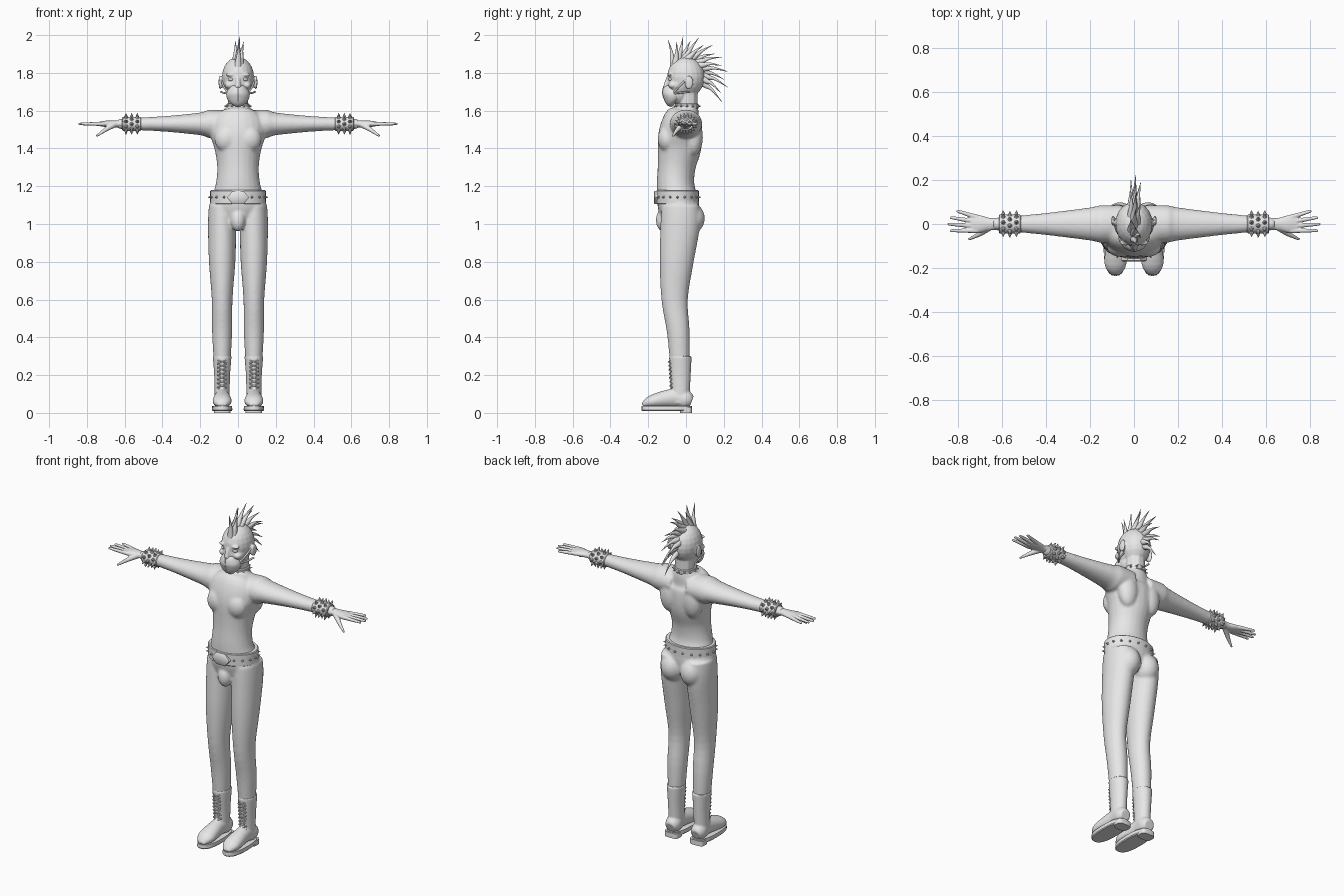
import bpy, bmesh
from math import sin, cos, pi, radians, copysign
from mathutils import Vector, Matrix

if "Cube" in bpy.data.objects:
    bpy.data.objects.remove(bpy.data.objects["Cube"], do_unlink=True)

GREY = (.8, .8, .8, 1)
LEG_X, ARM_Z = .084, 1.53
X_AXIS, Y_AXIS, Z_AXIS = (Vector(row) for row in Matrix.Identity(3))

clay = bpy.data.materials.new("plain grey")
clay.use_nodes = True
clay.diffuse_color = GREY
clay.node_tree.nodes["Principled BSDF"].inputs["Base Color"].default_value = GREY


def smooth_path(rows, steps):
    """Fill in a smooth curve through rows of any length."""
    points, path = [Vector(row) for row in rows], []
    last = len(points) - 1
    for i in range(last):
        start, end = points[i], points[i + 1]
        leave = (end - points[max(i - 1, 0)]) / 2
        arrive = (points[min(i + 2, last)] - start) / 2
        gap = end - start
        for k in range(steps):
            t = k / steps
            path.append(start + leave * t + (gap * 3 - leave * 2 - arrive) * t ** 2
                        + (leave + arrive - gap * 2) * t ** 3)
    return path + [points[last]]


def loft(bm, rows, side=X_AXIS, seg=24, power=2, steps=4):
    """Skin rings given as x, y, z, radius along side, other radius."""
    path = smooth_path(rows, steps)
    centres, rings = [Vector(row[:3]) for row in path], []
    for i, (centre, row) in enumerate(zip(centres, path)):
        along = (centres[min(i + 1, len(path) - 1)] - centres[max(i - 1, 0)]).normalized()
        across = (side - along * side.dot(along)).normalized()
        other = along.cross(across)
        ring = []
        for k in range(seg):
            angle = 2 * pi * k / seg
            c, s = (copysign(abs(w) ** (2 / power), w) for w in (cos(angle), sin(angle)))
            ring.append(bm.verts.new(centre + across * row[3] * c + other * row[4] * s))
        rings.append(ring)
    for low, high in zip(rings, rings[1:]):
        for k in range(seg):
            following = (k + 1) % seg
            bm.faces.new((low[k], low[following], high[following], high[k]))
    bm.faces.new(rings[0])
    bm.faces.new(rings[-1])


def upright(bm, x, rows, **options):
    """Vertical form from rows of height, y, width and depth."""
    loft(bm, [(x, y, z, wide, deep) for z, y, wide, deep in rows], **options)


def outward(bm, rows):
    """Sideways form at arm height from rows of x, depth and thickness."""
    loft(bm, [(x, 0, ARM_Z, deep, thick) for x, deep, thick in rows], side=Y_AXIS)


def tube(bm, points, radius, tip=1.0, side=Y_AXIS):
    """Round strand that narrows evenly to the given share of its radius."""
    count = len(points) - 1
    sizes = [radius * (1 + (tip - 1) * i / count) for i in range(count + 1)]
    loft(bm, [(*point, size, size) for point, size in zip(points, sizes)], side=side, seg=10)


def ball(bm, centre, radii):
    shape = Matrix.Translation(centre) @ Matrix.Diagonal(radii).to_4x4()
    bmesh.ops.create_uvsphere(bm, u_segments=20, v_segments=12, radius=1, matrix=shape)


def stud(bm, spot, way, radius, height):
    turn = way.to_track_quat("Z", "Y").to_matrix().to_4x4()
    bmesh.ops.create_cone(bm, cap_ends=True, segments=8, radius1=radius, radius2=radius / 8,
                          depth=height, matrix=Matrix.Translation(spot + way * height / 2) @ turn)


def studded_band(bm, centre, axis, wide, deep, half, lines, count, height):
    """Elliptical strap with soft edges and lines of pointed studs."""
    centre, across = Vector(centre), axis.zxy
    other = axis.cross(across)
    edge = .004
    rows = [(*(centre + axis * place), wide - trim, deep - trim)
            for place, trim in ((-half, edge), (edge - half, 0), (half - edge, 0), (half, edge))]
    loft(bm, rows, side=across, seg=40, steps=1)
    for line, offset in enumerate(lines):
        for k in range(count):
            angle = 2 * pi * (k + line / 2) / count
            spot = centre + axis * offset + across * wide * cos(angle) + other * deep * sin(angle)
            way = (across * cos(angle) / wide + other * sin(angle) / deep).normalized()
            stud(bm, spot, way, height / 2, height)


def mirror(bm):
    copy = bmesh.ops.duplicate(bm, geom=bm.verts[:] + bm.edges[:] + bm.faces[:])["geom"]
    for item in copy:
        if isinstance(item, bmesh.types.BMVert):
            item.co.x *= -1


def finish(bm, name, voxel=0, smooth=0):
    """Make the object; a voxel size fuses its pieces into one soft skin."""
    bmesh.ops.recalc_face_normals(bm, faces=bm.faces[:])
    mesh = bpy.data.meshes.new(name)
    bm.to_mesh(mesh)
    bm.free()
    mesh.materials.append(clay)
    part = bpy.data.objects.new(name, mesh)
    bpy.context.collection.objects.link(part)
    bpy.ops.object.select_all(action="DESELECT")
    part.select_set(True)
    bpy.context.view_layer.objects.active = part
    if voxel:
        fuse = part.modifiers.new("fuse", "REMESH")
        fuse.mode, fuse.voxel_size, fuse.use_smooth_shade = "VOXEL", voxel, True
        soften = part.modifiers.new("soften", "SMOOTH")
        soften.factor, soften.iterations = .5, smooth
    else:
        bpy.ops.object.shade_smooth_by_angle(angle=radians(40))


# Body: leg, arm and muscle masses on one side, mirrored, then the trunk
bm = bmesh.new()
upright(bm, LEG_X, [(1.1, -.03, .07, .1), (1, -.03, .075, .105), (.8, -.05, .07, .09),
                    (.6, -.06, .055, .07), (.42, -.04, .053, .06), (.2, -.03, .04, .05)])
outward(bm, [(.05, .085, .07), (.15, .085, .075), (.2, .075, .06),
             (.4, .05, .04), (.6, .03, .03), (.64, .025, .02)])
ball(bm, (.064, .02, 1.03), (.07, .08, .085))    # buttock
ball(bm, (.06, -.1, 1.45), (.065, .05, .07))     # chest
ball(bm, (.075, .04, 1.46), (.06, .05, .1))      # shoulder blade
mirror(bm)
ball(bm, (0, -.12, 1.02), (.04, .04, .06))       # groin
upright(bm, 0, [(1.64, 0, .05, .05), (1.6, 0, .08, .07), (1.55, -.02, .14, .1),
                (1.48, -.03, .15, .115), (1.4, -.035, .125, .115), (1.3, -.05, .11, .1),
                (1.2, -.055, .12, .1), (1.1, -.04, .15, .11), (1, -.03, .1, .09)])
finish(bm, "body", voxel=.007, smooth=8)

# Hands: wrist and palm, four spread fingers, lowered thumb
bm = bmesh.new()
outward(bm, [(.61, .03, .02), (.65, .027, .018), (.7, .04, .017), (.74, .04, .01)])
for finger in range(4):
    root = Vector((.71, .02 * finger - .03, ARM_Z))
    tip = Vector((.845 - .01 * (finger - 1) ** 2, .03 * finger - .03, ARM_Z))
    tube(bm, [root, root.lerp(tip, .5), root.lerp(tip, .9), tip], .012, tip=.4)
tube(bm, [(.65, -.01, ARM_Z), (.7, -.045, 1.5), (.75, -.07, 1.465)], .018, tip=.3)
mirror(bm)
finish(bm, "hands", voxel=.0035, smooth=2)

# Head: ears, brows and cheeks mirrored, then skull, jaw, face, nose and neck
bm = bmesh.new()
ball(bm, (.095, .015, 1.75), (.008, .024, .036))
ball(bm, (.085, .01, 1.745), (.015, .015, .025))
ball(bm, (.036, -.084, 1.79), (.03, .014, .009))
ball(bm, (.046, -.064, 1.735), (.025, .03, .02))
mirror(bm)
ball(bm, (0, 0, 1.777), (.085, .1, .107))
ball(bm, (0, -.04, 1.695), (.06, .06, .065))
ball(bm, (0, -.03, 1.74), (.075, .07, .075))
tube(bm, [(0, -.09, 1.78), (0, -.1, 1.75), (0, -.105, 1.72)], .011, tip=1.5, side=X_AXIS)
tube(bm, [(0, .01, 1.58), (0, .01, 1.72)], .054, side=X_AXIS)
finish(bm, "head", voxel=.0045, smooth=4)

bm = bmesh.new()
ball(bm, (.035, -.08, 1.766), (.017, .013, .01))
mirror(bm)
finish(bm, "eyes")

# Face mask with a centre seam and two ear straps on each side
bm = bmesh.new()
for ear_z in (1.78, 1.7):
    tube(bm, [(.05, -.07, 1.69), (.079, -.03, (1.69 + ear_z) / 2), (.09, .02, ear_z)],
         .005, side=Z_AXIS)
mirror(bm)
upright(bm, 0, [(1.635, -.06, .02, .02), (1.65, -.07, .05, .04), (1.69, -.07, .062, .055),
                (1.73, -.075, .04, .045), (1.745, -.08, .02, .03)])
tube(bm, [(0, -.11, 1.65), (0, -.124, 1.69), (0, -.118, 1.73)], .003, side=X_AXIS)
finish(bm, "face_mask")

# Mohawk: curved spikes fanned over the crest, weaving from side to side
bm = bmesh.new()
spikes = 15
for i in range(spikes):
    share = i / (spikes - 1)
    root_angle, tip_angle = radians(142 - 157 * share), radians(115 - 148 * share)
    lean = .011 * sin(i * pi / 2)
    reach = .2 if i % 2 else .226
    root = Vector((lean, .085 * cos(root_angle), 1.775 + .096 * sin(root_angle)))
    tip = Vector((lean * 2 + .008, reach * cos(tip_angle), 1.77 + reach * sin(tip_angle)))
    bend = root.lerp(tip, .5) + Vector((0, .004, .01))
    tube(bm, [root, root.lerp(bend, .5), bend, tip], .02, tip=.04, side=X_AXIS)
finish(bm, "mohawk")

# Studded collar, belt and wristbands
bm = bmesh.new()
studded_band(bm, (0, .006, 1.624), Z_AXIS, wide=.061, deep=.061, half=.014,
             lines=[0], count=12, height=.013)
finish(bm, "collar")

bm = bmesh.new()
studded_band(bm, (0, -.045, 1.142), Z_AXIS, wide=.147, deep=.113, half=.037,
             lines=[0], count=18, height=.013)
finish(bm, "belt")

bm = bmesh.new()
studded_band(bm, (.563, 0, ARM_Z), X_AXIS, wide=.042, deep=.037, half=.05,
             lines=[-.03, 0, .03], count=9, height=.02)
mirror(bm)
finish(bm, "wristbands")

# Six-sided belt buckle with a bevelled rim
bm = bmesh.new()
loft(bm, [(0, y, 1.14, size, size * .7) for y, size in ((-.14, .058), (-.165, .058), (-.17, .05))],
     seg=6, steps=1)
finish(bm, "belt_buckle")

# Boots: shaft and rounded foot fused together
bm = bmesh.new()
upright(bm, LEG_X, [(.3, -.03, .05, .06), (.2, -.03, .042, .055), (.1, -.03, .04, .05),
                    (.05, -.03, .04, .05)])
loft(bm, [(LEG_X, y, z, wide, tall) for y, z, wide, tall in (
    (.03, .06, .03, .03), (0, .07, .044, .05), (-.06, .08, .04, .05),
    (-.18, .06, .05, .035), (-.23, .04, .02, .01))])
mirror(bm)
finish(bm, "boots", voxel=.005, smooth=4)

# Soles and block heels
bm = bmesh.new()
upright(bm, LEG_X, [(z, -.102, wide, wide + .08) for z, wide in ((.01, .05), (.015, .054), (.036, .053))],
        power=2.5, steps=1)
upright(bm, LEG_X, [(z, 0, .044, .033) for z in (0, .03)], power=3.5, steps=1)
mirror(bm)
finish(bm, "boot_soles")

# Crossed laces between eyelets
bm = bmesh.new()
for row in range(8):
    z = .115 + .021 * row
    front = -.075 - .06 * (z - .115)
    for way in (-.022, .022):
        tube(bm, [(LEG_X - way, front, z), (LEG_X, front - .008, z + .008),
                  (LEG_X + way, front, z + .016)], .003, side=Z_AXIS)
        ball(bm, (LEG_X + way, front, z), [.005] * 3)
mirror(bm)
finish(bm, "boot_laces")
